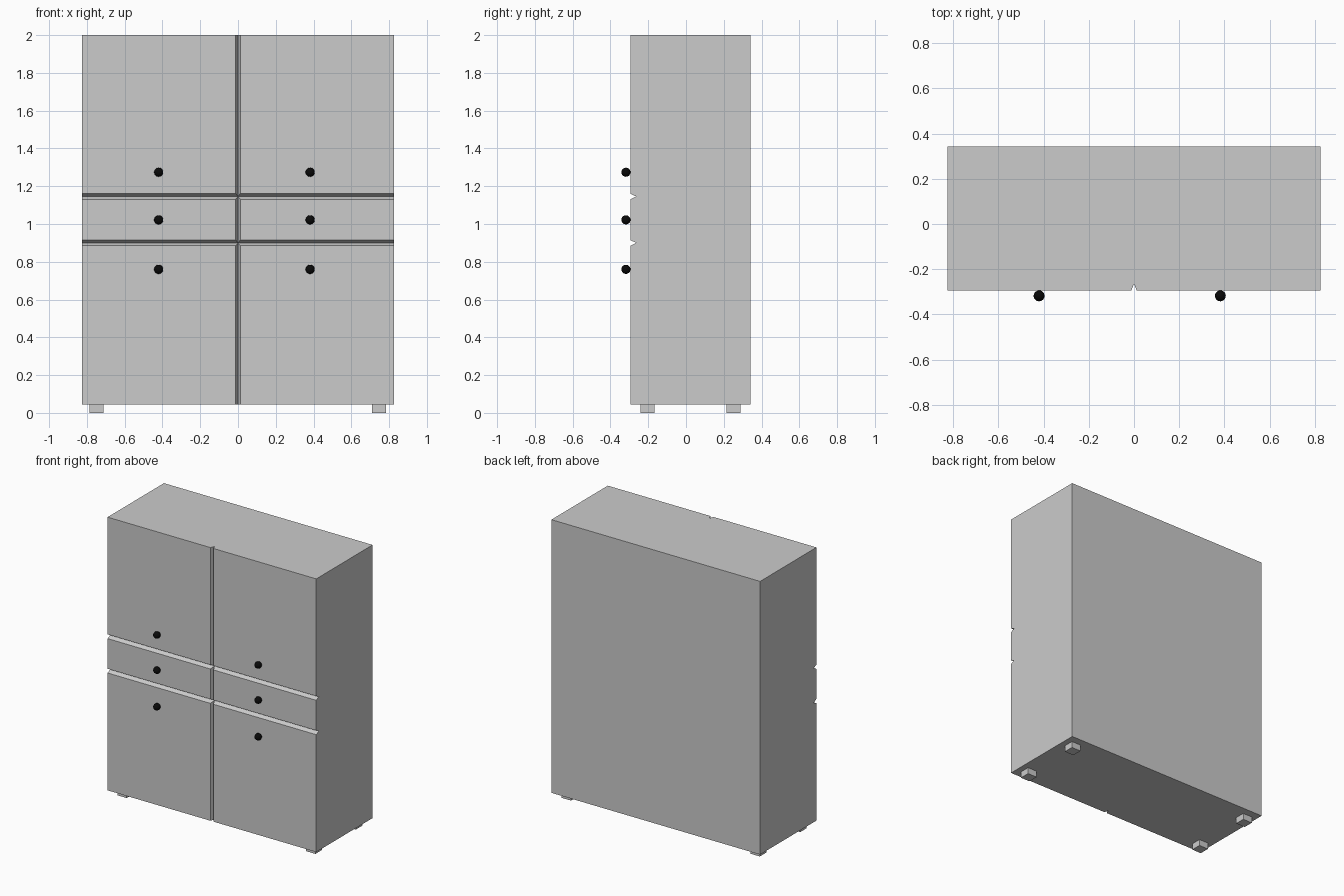
import bpy, bmesh
from mathutils import Vector

if "Cube" in bpy.data.objects:
    bpy.data.objects.remove(bpy.data.objects["Cube"])

FRONT, BACK, HALF_W, BASE, TOP = -0.295, 0.342, 0.826, 0.045, 2.0
GROOVE = 0.031       # depth of the V grooves
KNOB_R = 0.024


def add_object(name, bm):
    bmesh.ops.recalc_face_normals(bm, faces=bm.faces)
    mesh = bpy.data.meshes.new(name)
    bm.to_mesh(mesh)
    bm.free()
    obj = bpy.data.objects.new(name, mesh)
    bpy.context.collection.objects.link(obj)
    return obj


def box(name, lo, hi):
    lo, hi = Vector(lo), Vector(hi)
    bm = bmesh.new()
    bmesh.ops.create_cube(bm, size=1)
    bmesh.ops.scale(bm, vec=hi - lo, verts=bm.verts)
    bmesh.ops.translate(bm, vec=(lo + hi) / 2, verts=bm.verts)
    return add_object(name, bm)


def prism(name, profile, direction):
    bm = bmesh.new()
    face = bm.faces.new([bm.verts.new(p) for p in profile])
    new = bmesh.ops.extrude_face_region(bm, geom=[face])["geom"]
    bmesh.ops.translate(bm, vec=direction,
                        verts=[v for v in new if isinstance(v, bmesh.types.BMVert)])
    return add_object(name, bm)


# Cabinet body
body = box("cabinet_body", (-HALF_W, FRONT, BASE), (HALF_W, BACK, TOP))

# V grooves separating doors and drawers
tip, outer = FRONT + GROOVE, FRONT - GROOVE
cutters = [prism("drawer_groove_cutter",
                 [(-1, tip, z), (-1, outer, z + 0.03), (-1, outer, z - 0.03)],
                 (2, 0, 0)) for z in (1.146, 0.9)]
cutters.append(prism("door_groove_cutter",
                     [(0, tip, -0.1), (0.024, outer, -0.1), (-0.024, outer, -0.1)],
                     (0, 0, 2.3)))
for cutter in cutters:
    cutter.hide_render = True
    mod = body.modifiers.new("groove", "BOOLEAN")
    mod.operation, mod.solver, mod.object = "DIFFERENCE", "EXACT", cutter
bpy.context.view_layer.objects.active = body
for mod in list(body.modifiers):
    bpy.ops.object.modifier_apply(modifier=mod.name)
for cutter in cutters:
    bpy.data.objects.remove(cutter)

# Square feet
for x in (-0.749, 0.746):
    for y in (-0.205, 0.251):
        box("foot", (x - 0.037, y - 0.037, 0), (x + 0.037, y + 0.037, BASE))

# Black ball knobs on doors and drawers
black = bpy.data.materials.new("knob_black")
black.diffuse_color = (0.003, 0.003, 0.003, 1)
black.use_nodes = True
black.node_tree.nodes["Principled BSDF"].inputs["Base Color"].default_value = black.diffuse_color
for x in (-0.42, 0.382):
    for z in (0.76, 1.022, 1.274):
        bpy.ops.mesh.primitive_uv_sphere_add(segments=32, ring_count=16, radius=KNOB_R,
                                             location=(x, -0.318, z))
        knob = bpy.context.object
        knob.name = "knob"
        knob.data.materials.append(black)
        bpy.ops.object.shade_smooth()
